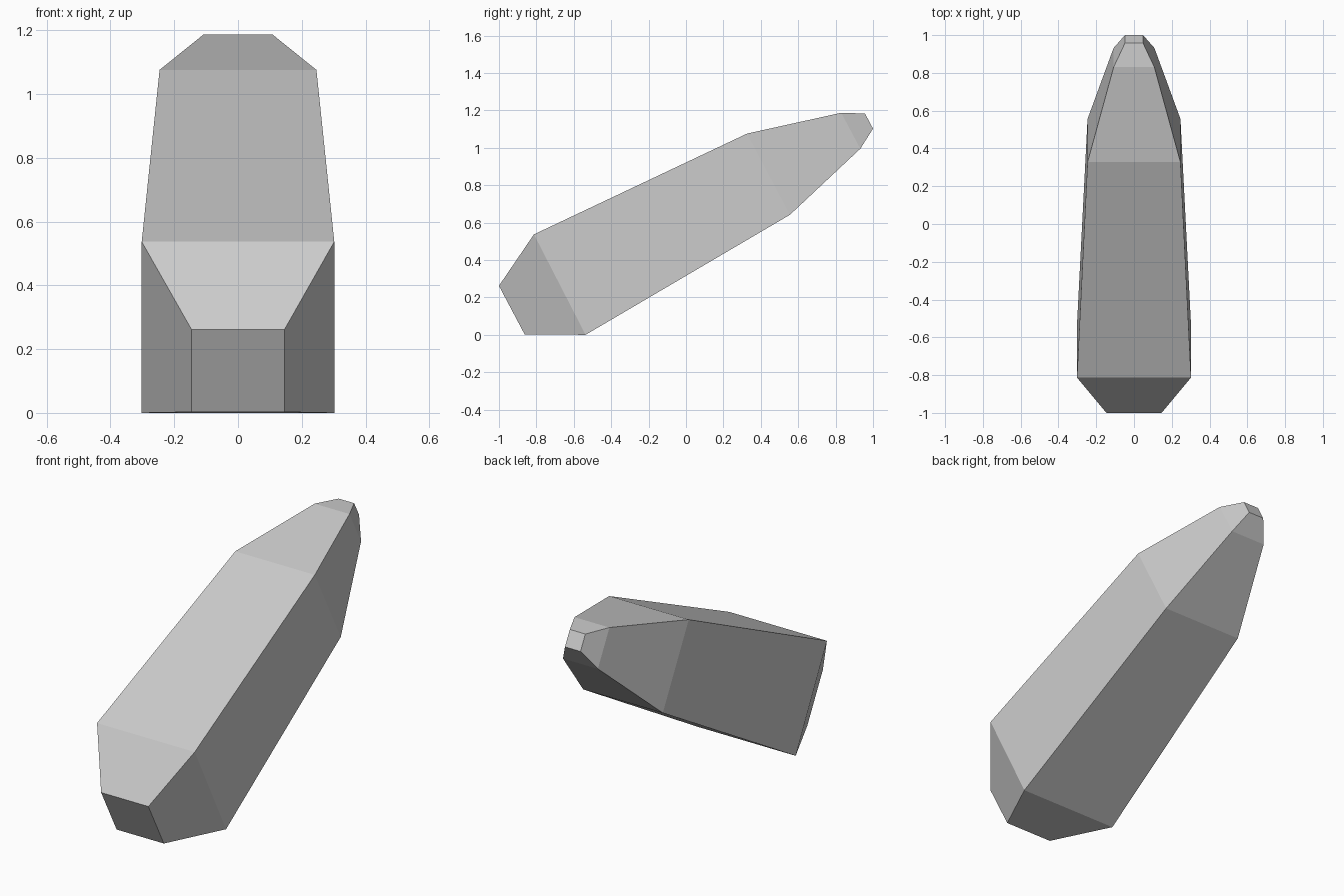
import bpy, bmesh

if "Cube" in bpy.data.objects:
    bpy.data.objects.remove(bpy.data.objects["Cube"])

# Single flat grey
grey = bpy.data.materials.new("light grey")
grey.diffuse_color = (0.6, 0.6, 0.6, 1)
grey.use_nodes = True
grey.node_tree.nodes["Principled BSDF"].inputs["Base Color"].default_value = grey.diffuse_color

# Stations along the shaft: upper edge (y, z), lower edge (y, z), half width
stations = [
    ((-1.0, 0.262), (-0.863, 0.003), 0.146),
    ((-0.813, 0.537), (-0.537, 0.0), 0.302),
    ((0.327, 1.076), (0.556, 0.642), 0.246),
    ((0.83, 1.187), (0.932, 0.995), 0.108),
    ((0.957, 1.183), (1.0, 1.102), 0.048),
]

# Loft a four-sided tapered body through the stations
bm = bmesh.new()
rings = []
for (uy, uz), (ly, lz), w in stations:
    corners = ((-w, uy, uz), (w, uy, uz), (w, ly, lz), (-w, ly, lz))
    rings.append([bm.verts.new(c) for c in corners])
for a, b in zip(rings, rings[1:]):
    for i in range(4):
        j = (i + 1) % 4
        bm.faces.new((a[i], a[j], b[j], b[i]))

# End caps
bm.faces.new(rings[0])
bm.faces.new(rings[-1][::-1])
bmesh.ops.recalc_face_normals(bm, faces=bm.faces)

mesh = bpy.data.meshes.new("tapered_shard")
bm.to_mesh(mesh)
bm.free()
mesh.materials.append(grey)
shard = bpy.data.objects.new("tapered_shard", mesh)
bpy.context.collection.objects.link(shard)
